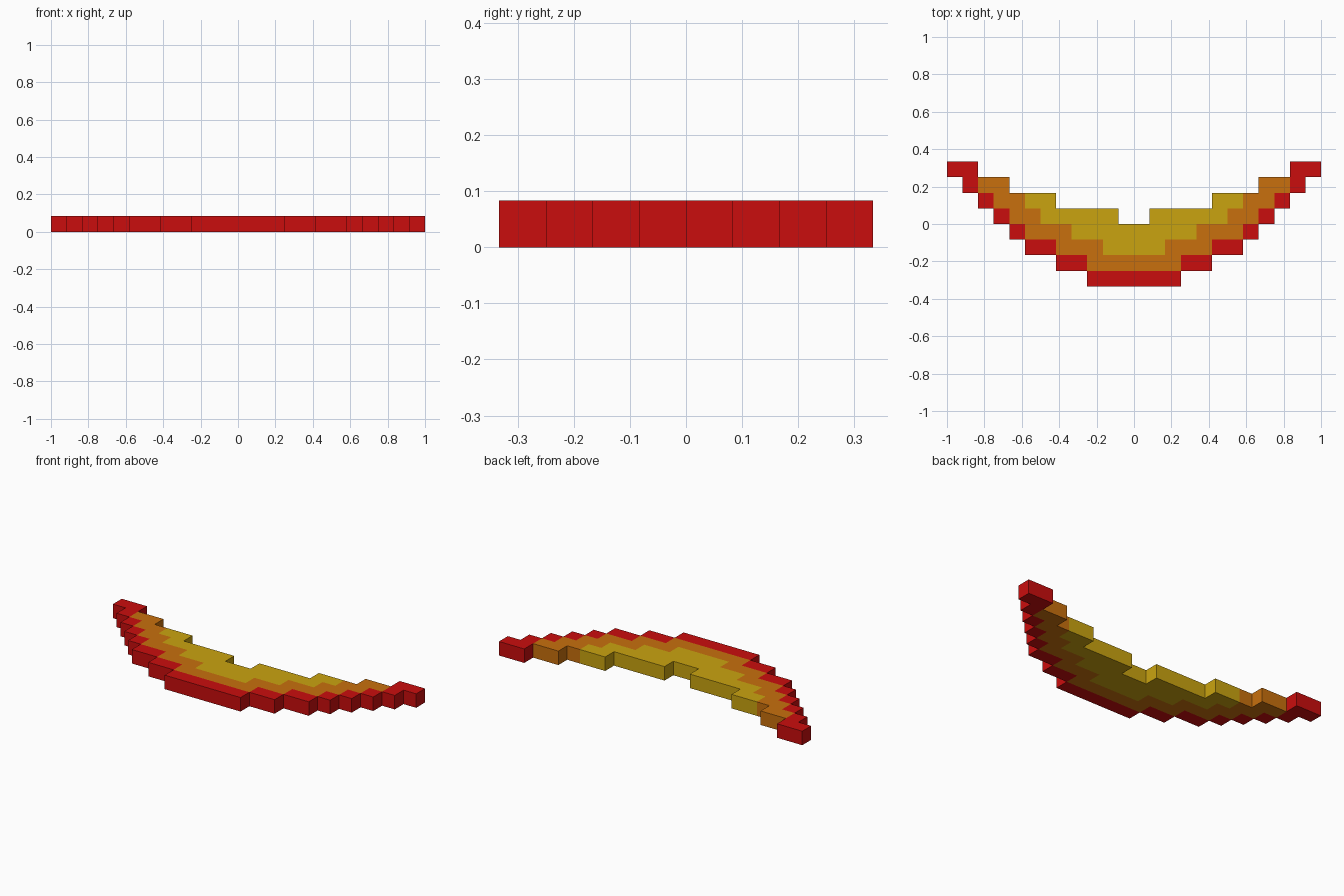
import bpy, bmesh, math

if "Cube" in bpy.data.objects:
    bpy.data.objects.remove(bpy.data.objects["Cube"])

U = 1 / 12  # one cell of the blocky grid

# Right-half rows from the front (-y) to the back (+y):
# inner edge, yellow/orange edge, orange/red edge, outer edge (cells from x = 0)
ROWS = [(0, 0, 0, 3), (0, 0, 3, 5), (0, 2, 5, 7), (0, 4, 7, 8),
        (1, 6, 8, 9), (5, 7, 9, 10), (8, 8, 10, 11), (10, 10, 10, 12)]

BANDS = [("inner_yellow_band", "yellow", (0.59, 0.37, 0.005, 1)),
         ("middle_orange_band", "orange", (0.58, 0.162, 0.004, 1)),
         ("outer_red_band", "red", (0.59, 0.004, 0.004, 1))]

# Mirrored map of cell -> band number
cells = {}
for j, edges in enumerate(ROWS):
    for band in range(3):
        for i in range(edges[band], edges[band + 1]):
            cells[(i, j)] = band
            cells[(-1 - i, j)] = band


def build_band(band, name, colour_name, colour):
    bm = bmesh.new()

    def face(points):
        bm.faces.new([bm.verts.new((x * U, (y - 4) * U, z * U)) for x, y, z in points])

    for (i, j), b in cells.items():
        if b != band:
            continue
        corners = [(i, j), (i + 1, j), (i + 1, j + 1), (i, j + 1)]
        # top and bottom
        face([(x, y, 1) for x, y in corners])
        face([(x, y, 0) for x, y in reversed(corners)])
        # side walls only on the outside of the whole arc
        for k, (dx, dy) in enumerate([(0, -1), (1, 0), (0, 1), (-1, 0)]):
            if (i + dx, j + dy) not in cells:
                p, q = corners[k], corners[(k + 1) % 4]
                face([(*p, 0), (*q, 0), (*q, 1), (*p, 1)])

    # join cells into clean flat faces
    bmesh.ops.remove_doubles(bm, verts=bm.verts[:], dist=1e-4)
    bmesh.ops.dissolve_limit(bm, angle_limit=math.radians(1),
                             verts=bm.verts[:], edges=bm.edges[:])
    mesh = bpy.data.meshes.new(name)
    bm.to_mesh(mesh)
    bm.free()
    mat = bpy.data.materials.new(colour_name)
    mat.diffuse_color = colour
    mat.use_nodes = True
    mat.node_tree.nodes["Principled BSDF"].inputs["Base Color"].default_value = mat.diffuse_color
    mesh.materials.append(mat)
    bpy.context.collection.objects.link(bpy.data.objects.new(name, mesh))


for n, spec in enumerate(BANDS):
    build_band(n, *spec)
